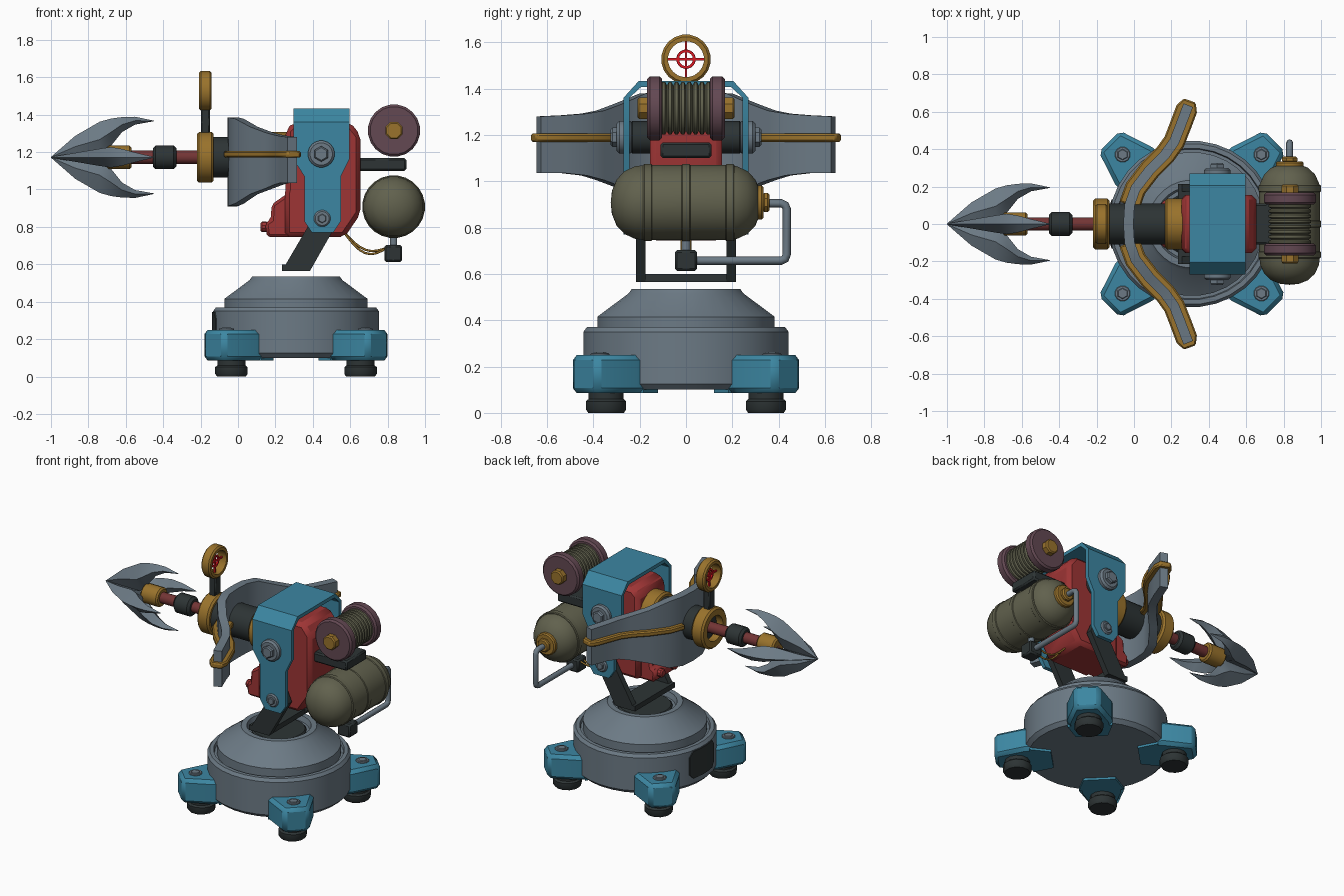
import bpy, bmesh, math
from mathutils import Vector, Matrix

if "Cube" in bpy.data.objects:
    bpy.data.objects.remove(bpy.data.objects["Cube"])

def mat(name, r, g, b):
    m = bpy.data.materials.new(name)
    m.diffuse_color = (r, g, b, 1)
    m.use_nodes = True
    m.node_tree.nodes["Principled BSDF"].inputs["Base Color"].default_value = m.diffuse_color
    return m

STEEL = mat("steel grey", .15, .195, .235)
BLUE = mat("blue paint", .045, .24, .36)
RED = mat("red paint", .34, .035, .035)
GOLD = mat("brass", .32, .17, .025)
DARK = mat("dark metal", .026, .034, .035)
OLIVE = mat("olive", .12, .12, .075)
PLUM = mat("plum", .125, .065, .085)
MAROON = mat("maroon shaft", .17, .035, .035)
SIGHT = mat("bright red", .7, .008, .015)

def finish(name, verts, faces, m, bevel=0, angle=35):
    me = bpy.data.meshes.new(name)
    bm = bmesh.new()
    vs = [bm.verts.new(v) for v in verts]
    for f in faces:
        bm.faces.new([vs[i] for i in f])
    bmesh.ops.remove_doubles(bm, verts=bm.verts, dist=1e-5)
    bmesh.ops.recalc_face_normals(bm, faces=bm.faces)
    bm.to_mesh(me)
    bm.free()
    me.materials.append(m)
    me.shade_smooth()
    me.set_sharp_from_angle(angle=math.radians(angle))
    ob = bpy.data.objects.new(name, me)
    bpy.context.collection.objects.link(ob)
    if bevel:
        b = ob.modifiers.new("bevel", 'BEVEL')
        b.width, b.segments, b.limit_method = bevel, 1, 'ANGLE'
    return ob

def place(axis, u, v, h):
    return {'x': (h, u, v), 'y': (u, h, v), 'z': (u, v, h)}[axis]

def lathe(name, prof, loc, axis, m, n=24, closed=False):
    """Spin a (radius, height) profile around an axis."""
    verts, faces, k = [], [], len(prof)
    for i in range(n):
        a = 2 * math.pi * (i + .5) / n
        for r, h in prof:
            verts.append(Vector(place(axis, r * math.cos(a), r * math.sin(a), h)) + Vector(loc))
    for i in range(n):
        j = (i + 1) % n
        for p in range(k if closed else k - 1):
            q = (p + 1) % k
            f = [i*k+p, j*k+p, j*k+q, i*k+q]
            if prof[p][0] == 0: f.pop(1)
            elif prof[q][0] == 0: f.pop(2)
            faces.append(f)
    return finish(name, verts, faces, m)

def cyl(name, r, a, b, loc, axis, m, n=24, c=.008):
    s = c if b > a else -c
    return lathe(name, [(0, a), (r-c, a), (r, a+s), (r, b-s), (r-c, b), (0, b)], loc, axis, m, n)

def ring(name, ri, ro, a, b, loc, axis, m, n=24, c=.012):
    return lathe(name, [(ri, a), (ro-c, a), (ro, a+c), (ro, b-c), (ro-c, b), (ri, b)], loc, axis, m, n, True)

def prism(name, pts, axis, a, b, m, bevel=0, mtx=None):
    n = len(pts)
    verts = [Vector(place(axis, u, v, h)) for h in (a, b) for u, v in pts]
    if mtx: verts = [mtx @ v for v in verts]
    faces = [range(n), range(n, 2*n)] + [(i, (i+1) % n, n+(i+1) % n, n+i) for i in range(n)]
    return finish(name, verts, faces, m, bevel)

def box(name, x, y, z, m, bevel=0):
    return prism(name, [(x[0], y[0]), (x[1], y[0]), (x[1], y[1]), (x[0], y[1])], 'z', z[0], z[1], m, bevel)

def loft(name, sections, m):
    k, n = len(sections[0]), len(sections)
    faces = [range(k), range((n-1)*k, n*k)]
    faces += [(s*k+i, s*k+(i+1) % k, (s+1)*k+(i+1) % k, (s+1)*k+i) for s in range(n-1) for i in range(k)]
    return finish(name, [v for s in sections for v in s], faces, m)

def tube(name, pts, r, m):
    c = bpy.data.curves.new(name, 'CURVE')
    c.dimensions, c.bevel_depth, c.bevel_resolution, c.use_fill_caps = '3D', r, 2, True
    s = c.splines.new('POLY')
    s.points.add(len(pts) - 1)
    for p, q in zip(s.points, pts): p.co = (*q, 1)
    c.materials.append(m)
    bpy.context.collection.objects.link(bpy.data.objects.new(name, c))

CX = .31   # base centre
AZ = 1.172 # barrel axis height

# Base: drum, domed upper tier, recessed top, access panel
lathe("base", [(0, .1), (.42, .1), (.445, .125), (.445, .35), (.43, .37), (.405, .37), (.4, .35), (.385, .35),
      (.385, .415), (.25, .515), (.235, .535), (.2, .535), (.19, .5), (0, .5)], (CX, 0, 0), 'z', STEEL, 32)
cyl("turntable_disc", .17, .49, .515, (CX, 0, 0), 'z', DARK, 24)
panel = [(-.14, .16), (.14, .16), (.14, .31), (.11, .345), (-.11, .345), (-.14, .31)]
secs = [[(CX - math.sqrt(rr*rr - y*y), y, z) for z in (lo, hi) for rr in ((.44, .45) if z == lo else (.45, .44))]
        for y, lo, hi in [(-.13, .19, .31), (-.1, .16, .345), (-.05, .16, .345), (0, .16, .345),
                          (.05, .16, .345), (.1, .16, .345), (.13, .19, .31)]]
loft("access_panel", secs, DARK)

# Four diagonal legs with feet and bolts
for i in range(4):
    M = Matrix.Translation((CX, 0, 0)) @ Matrix.Rotation(math.pi/4 + i*math.pi/2, 4, 'Z')
    prism("leg_%d" % i, [(.37, -.14), (.44, -.14), (.625, -.08), (.625, .08), (.44, .14), (.37, .14)],
          'z', .085, .25, BLUE, .022, M)
    prism("leg_flange_%d" % i, [(.27, -.1), (.4, -.14), (.4, .14), (.27, .1)], 'z', .085, .105, BLUE, 0, M)
    p = M @ Vector((.488, 0, 0))
    lathe("foot_%d" % i, [(0, 0), (.08, 0), (.09, .015), (.09, .05), (.078, .06), (.078, .09), (0, .09)], p, 'z', DARK, 12)
    b = M @ Vector((.525, 0, 0))
    ring("leg_washer_%d" % i, .028, .042, .24, .258, b, 'z', STEEL, 12, .004)
    cyl("leg_bolt_%d" % i, .03, .24, .262, b, 'z', STEEL, 6, .004)

# Dark yoke
box("yoke_foot", (.235, .385), (-.215, .215), (.565, .6), DARK)
for s in (-1, 1):
    prism("yoke_arm", [(.235, .565), (.385, .565), (.53, .82), (.5, .89), (.42, .89), (.39, .83)], 'y', s*.175, s*.215, DARK)

# Red body with lower front block
prism("body", [(.25, .745), (.57, .745), (.655, .87), (.655, 1.29), (.6, 1.36), (.3, 1.36), (.255, 1.32), (.255, 1.0), (.25, .98)],
      'y', -.155, .155, RED, .025)
prism("body_chin", [(.155, .745), (.45, .745), (.45, 1.0), (.28, .99), (.18, .92), (.175, .84), (.145, .82)],
      'y', -.125, .125, RED, .015)
for s in (-1, 1):
    cyl("chin_knob", .028, .12, .16, (0, s*.07, .8), 'x', RED, 10)

# Blue strap over the body
prism("strap_top", [(-.27, 1.36), (-.205, 1.432), (.205, 1.432), (.27, 1.36), (.245, 1.36), (.193, 1.408), (-.193, 1.408), (-.245, 1.36)],
      'x', .297, .595, BLUE)
for s in (-1, 1):
    prism("strap_side", [(.297, 1.36), (.595, 1.36), (.595, 1.16), (.55, 1.07), (.55, .83), (.51, .77), (.395, .77), (.355, .83), (.355, 1.07), (.297, 1.16)],
          'y', s*.243, s*.27, BLUE)
    cyl("pivot_collar", .07, s*.14, s*.24, (.445, 0, 1.19), 'y', DARK)
    cyl("pivot_boss", .072, s*.23, s*.3, (.445, 0, 1.19), 'y', STEEL, 20, .012)
    cyl("pivot_bolt", .042, s*.29, s*.325, (.445, 0, 1.19), 'y', STEEL, 6)
    cyl("yoke_washer", .045, s*.2, s*.28, (.45, 0, .845), 'y', STEEL, 16)
    cyl("yoke_bolt", .025, s*.27, s*.292, (.45, 0, .845), 'y', STEEL, 6, .004)

# Barrel with brass rings
cyl("barrel", .11, -.17, .32, (0, 0, AZ), 'x', DARK)
ring("muzzle_ring", .085, .137, -.22, -.13, (0, 0, AZ), 'x', GOLD)
ring("breech_ring", .09, .137, .165, .27, (0, 0, AZ), 'x', GOLD)

# Bow limbs: x, y, bottom, top along half the curve
half = [(-.03, 0, .91, 1.385), (-.024, .1, .912, 1.385), (.008, .19, .925, 1.378), (.085, .29, .975, 1.335),
        (.165, .37, 1.005, 1.305), (.215, .44, 1.025, 1.292), (.25, .53, 1.035, 1.285), (.29, .635, 1.035, 1.28)]
full = [(x, -y, a, b) for x, y, a, b in half[:0:-1]] + half

def normal(path, i):
    a, b = path[max(i-1, 0)], path[min(i+1, len(path)-1)]
    return Vector((b[1]-a[1], a[0]-b[0])).normalized()

secs = []
for i, (x, y, a, b) in enumerate(full):
    n = normal(full, i) * .027
    secs.append([(x-n.x, y-n.y, a), (x+n.x, y+n.y, a), (x+n.x, y+n.y, b), (x-n.x, y-n.y, b)])
loft("bow", secs, STEEL)
edge = half[1:-1] + [(.282, .615), (.298, .66)]
for s in (-1, 1):
    off = []
    for i, p in enumerate(edge):
        n = normal(edge, i) * (.058 if i < len(edge)-1 else .034)
        off.append(((p[0]+n.x, p[1]+n.y), (p[0]-n.x, p[1]-n.y)))
    pts = [o[0] for o in off] + [o[1] for o in reversed(off)]
    prism("bow_rim", [(x, s*y) for x, y in pts], 'z', 1.17, 1.206, GOLD, .008)

# Harpoon: shaft, collar, socket, four curved barbs
cyl("harpoon_shaft", .036, -.7, -.15, (0, 0, AZ), 'x', MAROON, 16)
cyl("harpoon_collar", .065, -.455, -.33, (0, 0, AZ), 'x', DARK, 16, .015)
cyl("harpoon_socket", .064, -.7, -.57, (0, 0, AZ), 'x', GOLD, 16, .01)
barb = [(-1, .002, 0, .002), (-.87, .115, 0, .024), (-.74, .19, 0, .046), (-.68, .207, .06, .055),
        (-.62, .215, .135, .045), (-.55, .217, .175, .026), (-.45, .196, .193, .002)]
for i in range(4):
    M = Matrix.Translation((0, 0, AZ)) @ Matrix.Rotation(i*math.pi/2, 4, 'X')
    loft("harpoon_barb_%d" % i, [[M @ Vector(v) for v in ((x, 0, o), (x, t, (o+k)/2), (x, 0, k), (x, -t, (o+k)/2))]
                                 for x, o, k, t in barb], STEEL)

# Ring sight with crosshair
SZ, SX = 1.527, -.175
box("sight_post", (SX-.024, SX+.024), (-.03, .03), (1.29, 1.43), DARK, .006)
ring("sight_ring", .078, .107, -.034, .034, (SX, 0, SZ), 'x', GOLD, 20, .01)
ring("crosshair_ring", .03, .042, -.006, .006, (SX, 0, SZ), 'x', SIGHT, 20, .001)
box("crosshair_bar_across", (SX-.005, SX+.005), (-.08, .08), (SZ-.005, SZ+.005), SIGHT)
box("crosshair_bar_upright", (SX-.005, SX+.005), (-.005, .005), (SZ-.08, SZ+.08), SIGHT)

# Rope spool on its bracket
SP = (.834, 0, 1.315)
box("spool_bracket", (.64, .9), (-.11, .11), (1.1, 1.168), DARK, .01)
rope = [(0, -.11)]
for i in range(8):
    y = -.11 + i*.0275
    rope += [(.1, y), (.115, y+.008), (.115, y+.02)]
lathe("rope", rope + [(.1, .11), (0, .11)], SP, 'y', OLIVE, 20)
for s in (-1, 1):
    cyl("spool_flange", .14, s*.103, s*.168, SP, 'y', PLUM, 20, .012)
cyl("spool_axle", .05, -.21, .21, SP, 'y', GOLD, 8)

# Gas tank with bands, valve and pipe
TP = (.832, 0, .908)
dome = [(0, .325), (.05, .32), (.1, .3), (.137, .265), (.158, .22), (.164, .17)]
lathe("tank", [(r, -h) for r, h in dome] + dome[::-1], TP, 'y', OLIVE, 24)
for y in (-.165, 0, .19):
    ring("tank_band", .15, .168, y-.02, y+.02, TP, 'y', OLIVE, 24, .005)
cyl("tank_cap", .075, .295, .335, TP, 'y', GOLD, 16)
cyl("tank_valve", .045, .33, .36, TP, 'y', GOLD, 8)
x = TP[0]
tube("pipe", [(x, .34, .905), (x, .41, .905), (x, .428, .897), (x, .435, .88), (x, .435, .685),
              (x, .428, .665), (x, .41, .657), (x, .03, .657)], .018, STEEL)
box("valve_box", (.782, .878), (-.048, .048), (.613, .703), DARK, .01)
cyl("valve_stub", .02, .69, .76, (x, 0, 0), 'z', STEEL, 12)

# Thin cables from the body to the valve box
for s, d in ((-1, 0), (1, .018)):
    tube("cable", [(.56 + .24*t/8, s*.018, .78 - .09*t/8 - (.075-d)*math.sin(math.pi*t/8)) for t in range(9)], .006, GOLD)
